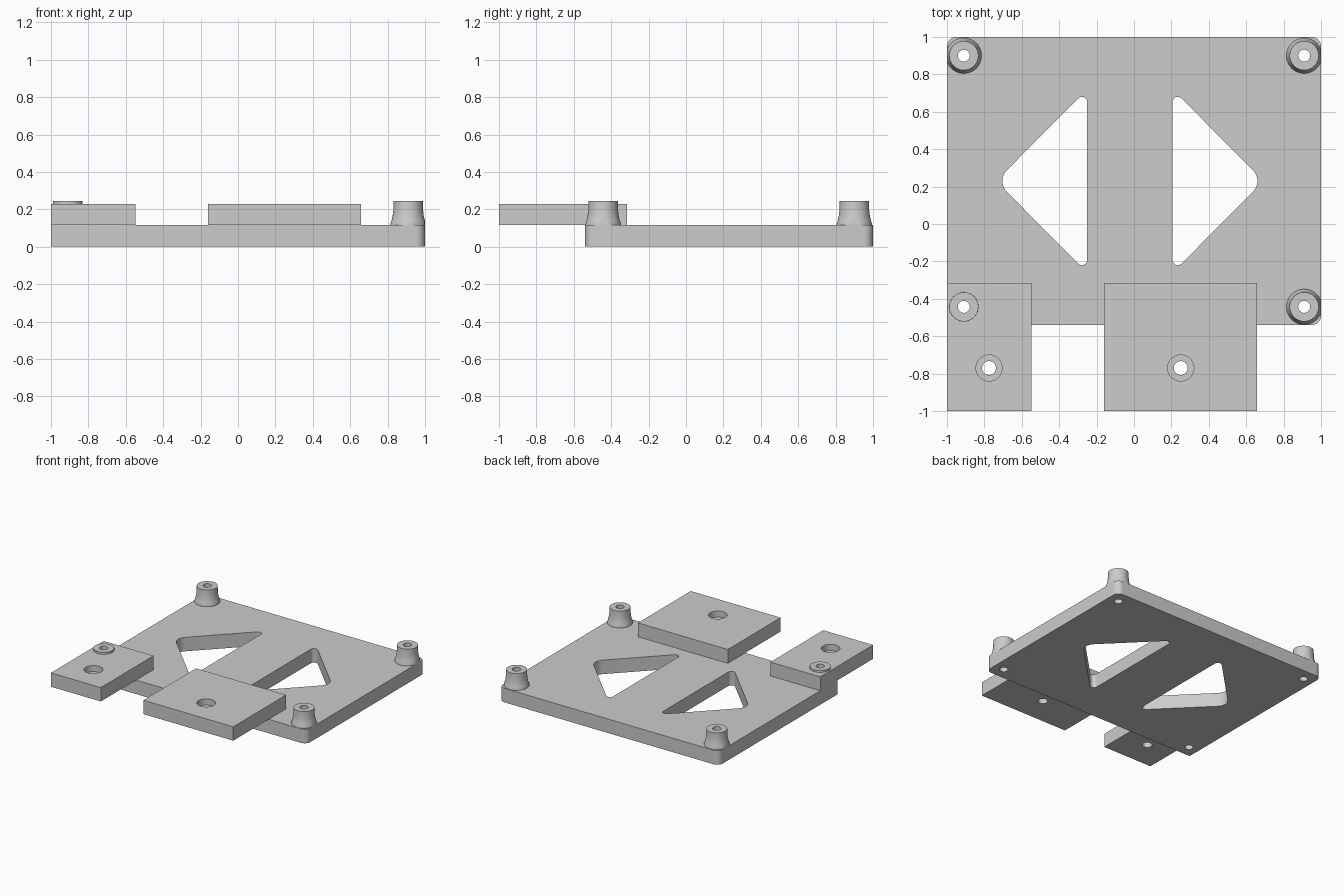
import bpy, bmesh, math
from mathutils import Vector

if "Cube" in bpy.data.objects:
    bpy.data.objects.remove(bpy.data.objects["Cube"], do_unlink=True)

PLATE_TOP, TAB_TOP, BOSS_TOP = 0.115, 0.229, 0.245
BORE = 0.032
POSTS = [(x, y) for x in (-0.91, 0.91) for y in (-0.443, 0.9)]

grey = bpy.data.materials.new("plain_grey")
grey.use_nodes = True
colour = (0.604, 0.604, 0.604, 1)
grey.diffuse_color = colour
grey.node_tree.nodes["Principled BSDF"].inputs["Base Color"].default_value = colour


def rounded(corners, steps=8):
    """Outline of a polygon given as (x, y, fillet radius) corners."""
    out = []
    for i, (x, y, r) in enumerate(corners):
        p = Vector((x, y))
        if r == 0:
            out.append(p)
            continue
        a = (Vector(corners[i - 1][:2]) - p).normalized()
        b = (Vector(corners[(i + 1) % len(corners)][:2]) - p).normalized()
        half = a.angle(b) / 2
        centre = p + (a + b).normalized() * r / math.sin(half)
        start = p + a * r / math.tan(half) - centre
        end = p + b * r / math.tan(half) - centre
        for k in range(steps + 1):
            out.append(centre + start.lerp(end, k / steps).normalized() * r)
    return out


def circle(x, y, r, n=40):
    return [Vector((x + r * math.cos(math.tau * k / n),
                    y + r * math.sin(math.tau * k / n))) for k in range(n)]


def prism(name, outline, z0, z1):
    bm = bmesh.new()
    face = bm.faces.new([bm.verts.new((p.x, p.y, z0)) for p in outline])
    ext = bmesh.ops.extrude_face_region(bm, geom=[face])["geom"]
    top = [v for v in ext if isinstance(v, bmesh.types.BMVert)]
    bmesh.ops.translate(bm, verts=top, vec=(0, 0, z1 - z0))
    bmesh.ops.recalc_face_normals(bm, faces=bm.faces)
    return make(name, bm)


def make(name, bm):
    mesh = bpy.data.meshes.new(name)
    bm.to_mesh(mesh)
    bm.free()
    mesh.materials.append(grey)
    obj = bpy.data.objects.new(name, mesh)
    bpy.context.collection.objects.link(obj)
    return obj


def activate(obj):
    bpy.ops.object.select_all(action='DESELECT')
    obj.select_set(True)
    bpy.context.view_layer.objects.active = obj


def cut(obj, outline, z0=-0.1, z1=0.4):
    cutter = prism("cutter", outline, z0, z1)
    cutter.hide_render = True
    mod = obj.modifiers.new("cut", 'BOOLEAN')
    mod.operation, mod.solver, mod.object = 'DIFFERENCE', 'EXACT', cutter
    activate(obj)
    bpy.ops.object.modifier_apply(modifier=mod.name)
    bpy.data.objects.remove(cutter, do_unlink=True)


def smooth(obj):
    activate(obj)
    bpy.ops.object.shade_smooth_by_angle(angle=math.radians(30))


# Base plate, square only at the corner under the side tab
plate = prism("base_plate", rounded([(-1, -0.54, 0), (1, -0.54, 0.05),
                                     (1, 1, 0.05), (-1, 1, 0.05)]), 0, PLATE_TOP)

# Mirrored triangular windows
for side in (-1, 1):
    cut(plate, rounded([(-0.022 + side * dx, y, r) for dx, y, r in
                        ((0.228, 0.72, 0.028), (0.228, -0.26, 0.028), (0.715, 0.23, 0.08))]))
for x, y in POSTS:
    cut(plate, circle(x, y, BORE))

# Mounting tabs with counterbored screw holes
for name, x0, x1, hole_x in (("side_tab", -1, -0.547, -0.775),
                             ("middle_tab", -0.16, 0.657, 0.25)):
    tab = prism(name, rounded([(x0, -1, 0), (x1, -1, 0),
                               (x1, -0.315, 0), (x0, -0.315, 0)]), PLATE_TOP, TAB_TOP)
    cut(tab, circle(hole_x, -0.77, 0.037))
    cut(tab, circle(hole_x, -0.77, 0.07), TAB_TOP - 0.05)
    if name == "side_tab":
        cut(tab, circle(*POSTS[0], 0.06))
    smooth(tab)
smooth(plate)

# Flared hollow standoffs, trimmed flush with the plate sides
PROFILE = [(BORE, PLATE_TOP), (BORE, BOSS_TOP), (0.078, BOSS_TOP), (0.079, 0.2),
           (0.083, 0.165), (0.089, 0.14), (0.095, 0.122), (0.095, PLATE_TOP)]
for i, (x, y) in enumerate(POSTS):
    bm = bmesh.new()
    verts = [bm.verts.new((r, 0, z)) for r, z in PROFILE]
    edges = [bm.edges.new(pair) for pair in zip(verts, verts[1:])]
    bmesh.ops.spin(bm, geom=verts + edges, cent=(0, 0, 0), axis=(0, 0, 1),
                   angle=math.tau, steps=40, use_merge=True)
    bmesh.ops.remove_doubles(bm, verts=bm.verts, dist=0.0001)
    bmesh.ops.recalc_face_normals(bm, faces=bm.faces)
    # Outward normals: the flat rim must face up
    if any(f.normal.z < -0.9 for f in bm.faces):
        bmesh.ops.reverse_faces(bm, faces=bm.faces)
    for v in bm.verts:
        v.co.x = max(-1 - x, min(1 - x, v.co.x))
    boss = make(f"standoff_{i + 1}", bm)
    boss.location = (x, y, 0)
    smooth(boss)
